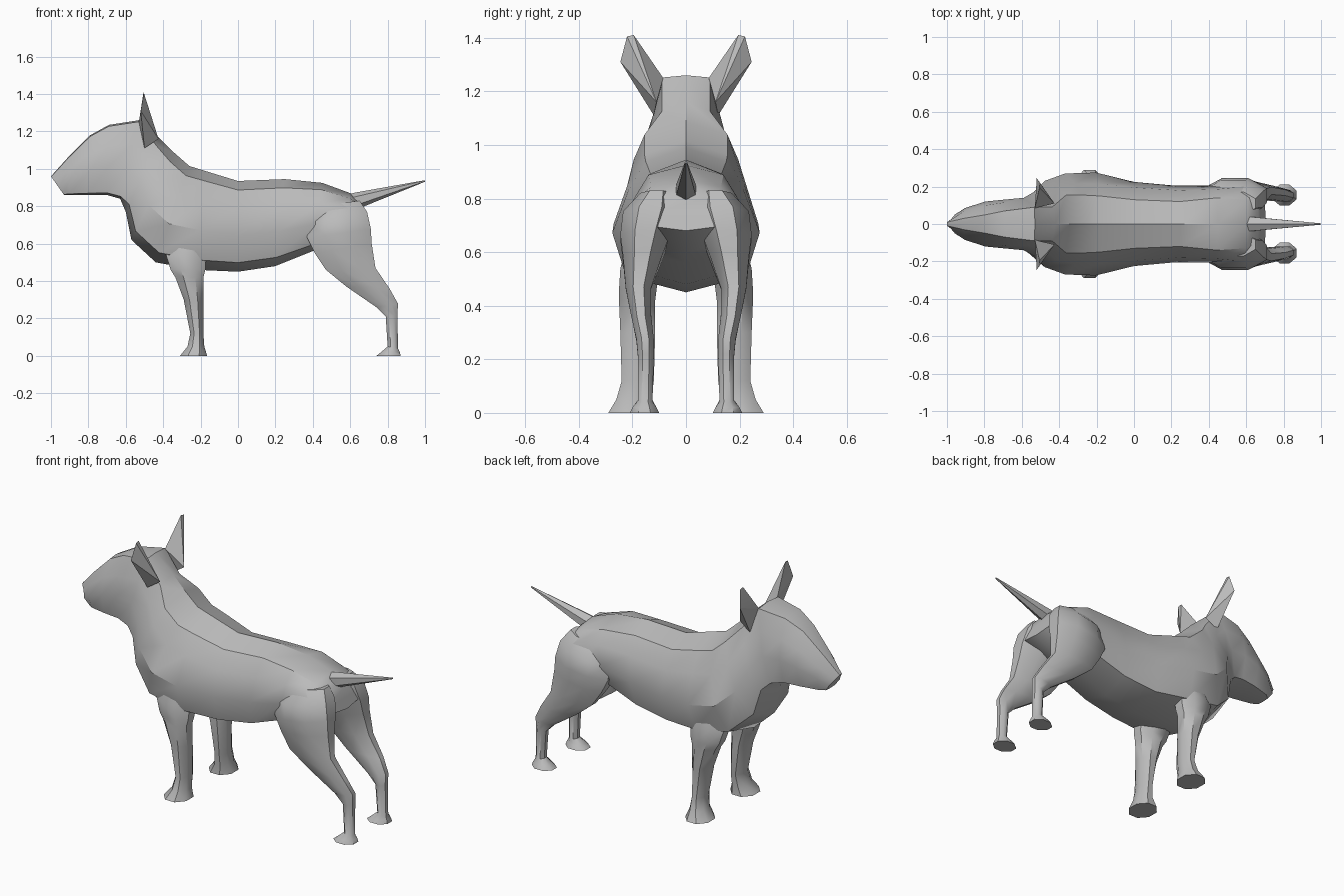
import bpy, bmesh, math
from mathutils import Vector

old = bpy.data.objects.get("Cube")
if old:
    bpy.data.objects.remove(old)

coat = bpy.data.materials.new("coat_grey")
coat.use_nodes = True
colour = (0.5, 0.5, 0.5, 1)
coat.diffuse_color = colour
coat.node_tree.nodes["Principled BSDF"].inputs["Base Color"].default_value = colour


def finish(name, bm, angle=35):
    """Turn a bmesh into a shaded object."""
    bmesh.ops.recalc_face_normals(bm, faces=bm.faces)
    mesh = bpy.data.meshes.new(name)
    bm.to_mesh(mesh)
    bm.free()
    mesh.materials.append(coat)
    ob = bpy.data.objects.new(name, mesh)
    bpy.context.collection.objects.link(ob)
    bpy.ops.object.select_all(action='DESELECT')
    ob.select_set(True)
    bpy.context.view_layer.objects.active = ob
    bpy.ops.object.shade_smooth_by_angle(angle=math.radians(angle))
    return ob


def loft(name, rings, angle=35):
    """Skin a row of rings and cap both ends."""
    bm = bmesh.new()
    rows = [[bm.verts.new(p) for p in ring] for ring in rings]
    for a, b in zip(rows, rows[1:]):
        n = len(a)
        for i in range(n):
            j = (i + 1) % n
            bm.faces.new((a[i], a[j], b[j], b[i]))
    bm.faces.new(rows[0])
    bm.faces.new(rows[-1])
    return finish(name, bm, angle)


# Head, neck and trunk: top x z, bottom x z, half widths from ridge to belly
SECTIONS = [
    (-1.0, .96, -.93, .86, .01, .025, .05, .04),
    (-.91, 1.06, -.9, .86, .03, .07, .085, .065),
    (-.79, 1.18, -.8, .86, .05, .10, .12, .09),
    (-.69, 1.235, -.7, .86, .07, .115, .13, .105),
    (-.53, 1.26, -.63, .84, .09, .115, .14, .12),
    (-.42, 1.165, -.6, .77, .09, .145, .175, .14),
    (-.34, 1.085, -.57, .62, .155, .195, .23, .16),
    (-.26, 1.015, -.44, .5, .155, .215, .27, .215),
    (-.18, .99, -.22, .46, .15, .215, .275, .225),
    (0, .935, 0, .45, .13, .195, .225, .185),
    (.25, .945, .2, .48, .12, .18, .205, .17),
    (.45, .925, .4, .56, .14, .185, .205, .16),
    (.6, .87, .56, .6, .13, .2, .21, .13),
    (.655, .82, .705, .68, .1, .17, .17, .11),
]


def trunk_ring(s):
    top, low = Vector((s[0], 0, s[1])), Vector((s[2], 0, s[3]))
    ridge, edge = (.02, .97) if s[0] < -.5 else (.1, .9)
    side = [top.lerp(low, t) + Vector((0, w, 0))
            for t, w in zip((ridge, .3, .6, edge), s[4:])]
    other = [Vector((p.x, -p.y, p.z)) for p in reversed(side)]
    return [top] + side + [low] + other


loft("body_and_head", [trunk_ring(s) for s in SECTIONS])

# Legs: front x z, back x z, inner y, outer y
FRONT_LEG = [
    (-.34, .66, -.2, .66, .10, .21),
    (-.385, .54, -.17, .54, .10, .245),
    (-.36, .46, -.175, .46, .11, .25),
    (-.335, .42, -.185, .42, .115, .25),
    (-.29, .3, -.185, .3, .115, .245),
    (-.255, .12, -.185, .12, .12, .24),
    (-.27, .05, -.18, .05, .13, .26),
    (-.31, 0, -.165, 0, .125, .29),
]
HIND_LEG = [
    (.44, .80, .65, .83, .05, .17),
    (.37, .71, .69, .77, .03, .235),
    (.37, .63, .71, .68, .06, .245),
    (.41, .55, .715, .6, .09, .235),
    (.47, .46, .735, .47, .13, .225),
    (.58, .37, .81, .36, .13, .205),
    (.74, .26, .855, .28, .12, .185),
    (.79, .21, .853, .22, .12, .18),
    (.80, .05, .855, .04, .125, .18),
    (.765, .02, .865, .02, .11, .2),
    (.74, 0, .87, 0, .10, .21),
]


def leg_ring(s, side):
    """Eight sided ring between a front and a back point."""
    front, back = Vector((s[0], 0, s[1])), Vector((s[2], 0, s[3]))
    mid, half = (s[4] + s[5]) / 2, (s[5] - s[4]) / 2
    ring = []
    for k in range(8):
        a = math.radians(22.5 + 45 * k)
        p = front.lerp(back, .5 - .5 * math.cos(a) / math.cos(math.pi / 8))
        p.y = side * (mid + half * math.sin(a) / math.cos(math.pi / 8))
        ring.append(p)
    return ring


def ear(name, side):
    """Upright pointed ear."""
    corners = [(-.505, .195, 1.41), (-.503, .22, 1.405), (-.52, .245, 1.31),
               (-.53, .085, 1.25), (-.5, .12, 1.11), (-.425, .11, 1.16)]
    bm = bmesh.new()
    verts = [bm.verts.new((x, side * y, z)) for x, y, z in corners]
    bmesh.ops.convex_hull(bm, input=verts)
    finish(name, bm, 20)


for word, side in (("left", -1), ("right", 1)):
    loft("front_leg_" + word, [leg_ring(s, side) for s in FRONT_LEG], 40)
    loft("hind_leg_" + word, [leg_ring(s, side) for s in HIND_LEG], 40)
    ear("ear_" + word, side)


# Tail tapering to a point
def tail_ring(x, z, height, width):
    return [Vector((x - .2 * height * math.cos(a), width * math.sin(a),
                    z + height * math.cos(a)))
            for a in (math.tau * k / 6 for k in range(6))]


loft("tail", [tail_ring(.54, .81, .04, .04), tail_ring(.635, .83, .043, .043),
              tail_ring(.999, .935, .004, .004)], 40)
